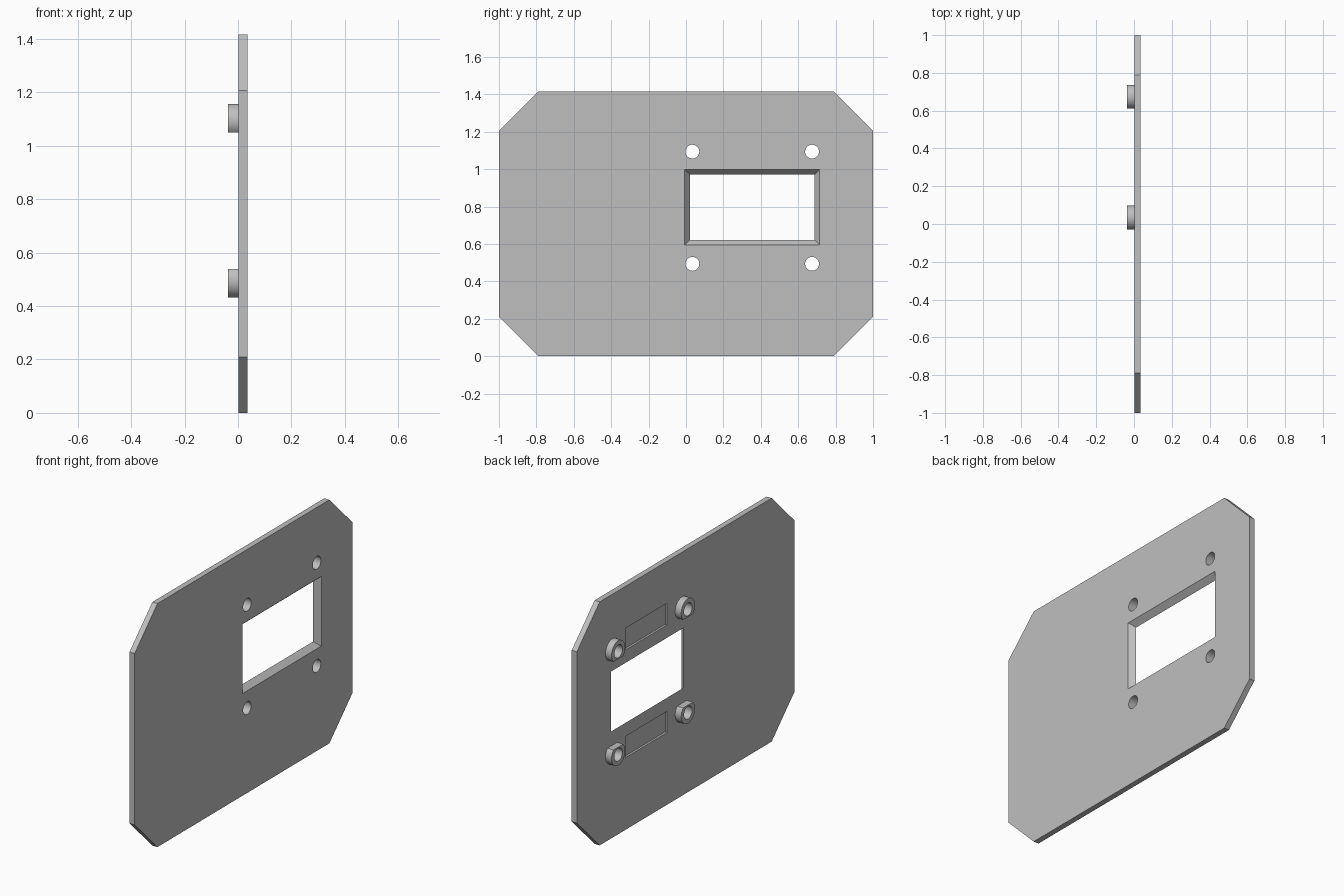
import bpy, bmesh
from math import sin, cos, pi, asin

if "Cube" in bpy.data.objects:
    bpy.data.objects.remove(bpy.data.objects["Cube"], do_unlink=True)

grey = bpy.data.materials.new("plain grey")
grey.use_nodes = True
grey.diffuse_color = (0.52, 0.52, 0.52, 1)
grey.node_tree.nodes["Principled BSDF"].inputs["Base Color"].default_value = grey.diffuse_color

BACK, FRONT, REAR = 0.002, 0.035, -0.037   # plate faces and boss end along x
HOLE_Y = (0.034, 0.674)
HOLE_Z = (0.494, 1.094)
HOLE_R, BOSS_R, BOSS_FLAT = 0.037, 0.063, 0.044


def prism(name, x0, x1, start, end=None):
    """Solid between two (y, z) outlines placed at x0 and x1."""
    bm = bmesh.new()
    a = [bm.verts.new((x0, y, z)) for y, z in start]
    b = [bm.verts.new((x1, y, z)) for y, z in (end or start)]
    bm.faces.new(a)
    bm.faces.new(b)
    n = len(a)
    for i in range(n):
        j = (i + 1) % n
        bm.faces.new((a[i], a[j], b[j], b[i]))
    bmesh.ops.recalc_face_normals(bm, faces=bm.faces)
    mesh = bpy.data.meshes.new(name)
    bm.to_mesh(mesh)
    bm.free()
    mesh.materials.append(grey)
    obj = bpy.data.objects.new(name, mesh)
    bpy.context.collection.objects.link(obj)
    return obj


def rect(y0, y1, z0, z1, grow=0.0):
    return [(y0 - grow, z0 - grow), (y1 + grow, z0 - grow),
            (y1 + grow, z1 + grow), (y0 - grow, z1 + grow)]


def arc(cy, cz, r, a0, a1, n, side=1):
    return [(cy + r * cos(a0 + (a1 - a0) * i / n),
             cz + side * r * sin(a0 + (a1 - a0) * i / n)) for i in range(n + 1)]


def hole(y, z):
    return prism("hole_cutter", -0.1, 0.1, arc(y, z, HOLE_R, 0, 2 * pi, 40)[:-1])


def select(obj):
    bpy.ops.object.select_all(action="DESELECT")
    obj.select_set(True)
    bpy.context.view_layer.objects.active = obj


def cut(obj, cutter):
    cutter.hide_render = True
    mod = obj.modifiers.new("cut", "BOOLEAN")
    mod.operation, mod.solver, mod.object = "DIFFERENCE", "EXACT", cutter
    select(obj)
    bpy.ops.object.modifier_apply(modifier=mod.name)
    bpy.data.objects.remove(cutter, do_unlink=True)


def smooth(obj):
    select(obj)
    bpy.ops.object.shade_smooth_by_angle(angle=pi / 6)


# Plate with four chamfered corners
top, c = 1.416, 0.21
plate = prism("panel_plate", BACK, FRONT, [
    (-1, c), (c - 1, 0), (1 - c, 0), (1, c),
    (1, top - c), (1 - c, top), (c - 1, top), (-1, top - c)])

# Window that flares towards the outer face
window = (0.021, 0.687, 0.622, 0.971)
flare, extra = 0.028, 0.5
depth = FRONT - BACK
cut(plate, prism("window_cutter", BACK - extra * depth, FRONT + extra * depth,
                 rect(*window, -extra * flare), rect(*window, (1 + extra) * flare)))

# Shallow rectangular pockets above and below the window
for z0, z1 in ((0.42, 0.543), (1.046, 1.172)):
    cut(plate, prism("pocket_cutter", BACK - 0.05, BACK + 0.012, rect(0.17, 0.552, z0, z1)))

# Screw holes and their bosses, flattened on the side facing the window
flat = asin(BOSS_FLAT / BOSS_R)
for side, z, level in ((-1, HOLE_Z[0], "lower"), (1, HOLE_Z[1], "upper")):
    for y, end in zip(HOLE_Y, ("near", "far")):
        cut(plate, hole(y, z))
        boss = prism(f"{level}_{end}_boss", REAR, BACK,
                     arc(y, z, BOSS_R, -flat, pi + flat, 36, side))
        cut(boss, hole(y, z))
        smooth(boss)
smooth(plate)
